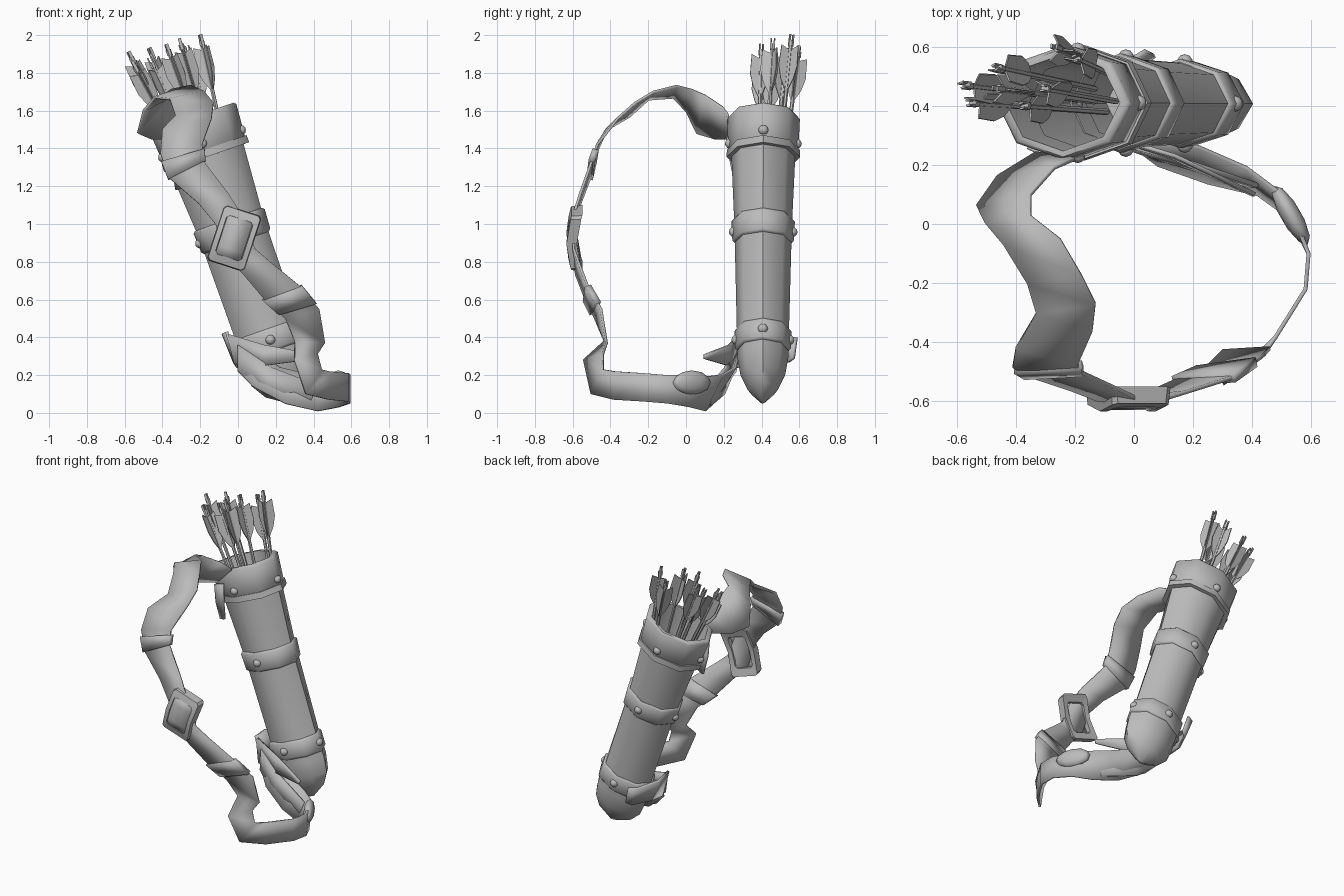
import bpy, bmesh, math, random
from mathutils import Vector, Matrix

if "Cube" in bpy.data.objects:
    bpy.data.objects.remove(bpy.data.objects["Cube"])

random.seed(4)
mat = bpy.data.materials.new("plain grey")
mat.diffuse_color = (0.5, 0.5, 0.5, 1)
mat.use_nodes = True
mat.node_tree.nodes["Principled BSDF"].inputs["Base Color"].default_value = mat.diffuse_color

# Tilted frame of the quiver: origin at the rim centre, local z up the axis
TOP = Vector((-0.24, 0.41, 1.567))
UP = Vector((-0.403, 0.003, 1.155)).normalized()
SIDE = UP.cross(Vector((0, 1, 0))).normalized()
SIDE = SIDE if SIDE.x > 0 else -SIDE
BACK = UP.cross(SIDE)
FRAME = Matrix.Translation(TOP) @ Matrix((SIDE, BACK, UP)).transposed().to_4x4()


def wide(t):
    """The tube is wider than deep, most of all at the rim and the point."""
    if t < 0.65:
        return 1.25 - 0.07 * t / 0.65
    if t < 1.25:
        return 1.18 + 0.1 * (t - 0.65) / 0.6
    return 1.28 + 0.35 * (t - 1.25) / 0.35


def on_tube(t, r, a):
    return FRAME @ Vector((wide(t) * r * math.cos(a), r * math.sin(a), -t))


def finish(name, bm, solid=0.0, angle=35):
    bmesh.ops.recalc_face_normals(bm, faces=bm.faces)
    me = bpy.data.meshes.new(name)
    bm.to_mesh(me)
    bm.free()
    me.materials.append(mat)
    ob = bpy.data.objects.new(name, me)
    bpy.context.collection.objects.link(ob)
    if solid:
        m = ob.modifiers.new("thickness", 'SOLIDIFY')
        m.thickness, m.offset = solid, 0
    bpy.ops.object.select_all(action='DESELECT')
    ob.select_set(True)
    bpy.context.view_layer.objects.active = ob
    bpy.ops.object.shade_smooth_by_angle(angle=math.radians(angle))
    return ob


def lathe(name, profile, closed=False, n=8):
    """Turn (distance below rim, radius) points about the quiver axis."""
    bm = bmesh.new()
    rings = [[bm.verts.new(on_tube(t, r, k * math.tau / n)) for k in range(n)]
             for t, r in profile]
    pairs = list(zip(rings, rings[1:]))
    if closed:
        pairs.append((rings[-1], rings[0]))
    else:
        bm.faces.new(rings[0])
        bm.faces.new(rings[-1])
    for a, b in pairs:
        for k in range(n):
            bm.faces.new((a[k], a[(k + 1) % n], b[(k + 1) % n], b[k]))
    return finish(name, bm, angle=50)


def ribbon(name, pairs, thick):
    bm = bmesh.new()
    rows = [[bm.verts.new(p) for p in pair] for pair in pairs]
    for a, b in zip(rows, rows[1:]):
        bm.faces.new((a[0], a[1], b[1], b[0]))
    return finish(name, bm, thick, 30)


# Hollow body with a rounded point
lathe("quiver_body", [(0.9, 0.13), (0.01, 0.165), (0.01, 0.178), (0.2, 0.17),
                      (0.62, 0.152), (1.2, 0.138), (1.35, 0.135), (1.45, 0.118),
                      (1.53, 0.08), (1.6, 0.012)])


# Reinforcing bands with bevelled lips
def band(name, t0, t1, r0, r1, depth):
    lathe(name, [(t0, r0 - depth), (t0, r0 - 0.01), (t0 + 0.012, r0),
                 (t1 - 0.012, r1), (t1, r1 - 0.01), (t1, r1 - depth)], True)


BANDS = [("rim_band", 0, 0.2, 0.193, 0.185, 0.03, 0.15, (0, 90, 180, 270)),
         ("middle_band", 0.575, 0.705, 0.168, 0.163, 0.025, 0.645, (90, 180, 270)),
         ("lower_band", 1.19, 1.31, 0.151, 0.148, 0.02, 1.25, (0, 90, 180, 270))]
# Domed rivets round each band
for name, t0, t1, r0, r1, depth, tr, turns in BANDS:
    band(name, t0, t1, r0, r1, depth)
    bm = bmesh.new()
    for deg in turns:
        pos = on_tube(tr, r1 - 0.008, math.radians(deg))
        bmesh.ops.create_icosphere(bm, subdivisions=2, radius=0.027,
                                   matrix=Matrix.Translation(pos))
    finish(name + "_rivets", bm, angle=60)
lathe("rim_band_lip", [(0.185, 0.165), (0.185, 0.193), (0.225, 0.195), (0.225, 0.165)], True)

# Shoulder strap: pairs of edge points along its length
STRAP = [((-.33, .24, 1.45), (-.2, .22, 1.58)), ((-.46, .16, 1.45), (-.27, .19, 1.62)),
         ((-.53, .06, 1.48), (-.35, .10, 1.68)), ((-.50, 0, 1.60), (-.35, .03, 1.71)),
         ((-.44, -.07, 1.67), (-.25, -.05, 1.73)), ((-.36, -.20, 1.66), (-.18, -.17, 1.70)),
         ((-.33, -.30, 1.57), (-.13, -.27, 1.64)), ((-.40, -.42, 1.50), (-.14, -.36, 1.56)),
         ((-.41, -.48, 1.37), (-.19, -.47, 1.42)), ((-.36, -.51, 1.24), (-.18, -.50, 1.33)),
         ((-.21, -.56, 1.11), (-.05, -.56, 1.16)), ((-.12, -.595, 1.00), (.02, -.595, 1.05)),
         ((-.06, -.595, .82), (.09, -.595, .87)), ((.03, -.58, .73), (.17, -.57, .80)),
         ((.14, -.53, .60), (.33, -.52, .67)), ((.25, -.48, .50), (.43, -.45, .55)),
         ((.30, -.43, .38), (.46, -.42, .37)), ((.30, -.54, .28), (.42, -.44, .31)),
         ((.36, -.50, .10), (.44, -.44, .23)), ((.48, -.38, .07), (.48, -.38, .22))]
TAIL = [((.58, -.22, .06), (.58, -.22, .21)), ((.59, -.1, .05), (.59, -.1, .2)),
        ((.53, .02, .03), (.55, 0, .20)), ((.42, .10, .01), (.50, .10, .19)),
        ((.25, .14, .05), (.38, .19, .20)), ((.08, .2, .14), (.22, .26, .24)),
        ((0, .26, .22), (.06, .29, .36))]
ribbon("shoulder_strap", STRAP + TAIL, 0.014)


# Leather keepers folded round the strap
def keeper(name, i, f0, f1):
    a, b = [[Vector(p) for p in STRAP[j]] for j in (i, i + 1)]
    rows = []
    for f in (f0, f1):
        l, r = a[0].lerp(b[0], f), a[1].lerp(b[1], f)
        rows.append((l.lerp(r, -0.05), l.lerp(r, 1.05)))
    ribbon(name, rows, 0.035)


keeper("upper_keeper", 8, 0.3, 1.0)
keeper("lower_keeper", 14, 0.0, 0.75)

# Curved buckle frame with the padded strap showing through
spin = Matrix.Translation((-0.02, -0.608, 0.925)) @ Matrix.Rotation(math.radians(18), 4, 'Y')


def bowed(x, y, z):
    return spin @ Vector((x, y + 1.2 * z * z, z))


bm = bmesh.new()
loops = []
for w, h, y in ((.105, .155, .03), (.1, .15, -.025), (.073, .108, -.025), (.07, .105, .03)):
    c = 0.015
    pts = [(w - c, h), (w, h - c), (w, 0), (w, c - h), (w - c, -h),
           (c - w, -h), (-w, c - h), (-w, 0), (-w, h - c), (c - w, h)]
    loops.append([bm.verts.new(bowed(x, y, z)) for x, z in pts])
for i in range(4):
    a, b = loops[i], loops[(i + 1) % 4]
    for k in range(10):
        bm.faces.new((a[k], a[(k + 1) % 10], b[(k + 1) % 10], b[k]))
finish("buckle_frame", bm)
ribbon("buckle_pad", [(bowed(-.07, -.01, z), bowed(.07, -.01, z))
                      for z in (.12, .06, 0, -.06, -.12)], 0.02)

# Knot, loose ends and fastening tabs
bm = bmesh.new()
bmesh.ops.create_icosphere(bm, subdivisions=2, radius=1,
                           matrix=Matrix.Translation((.53, .03, .16))
                           @ Matrix.Rotation(math.radians(30), 4, 'Z')
                           @ Matrix.Diagonal((.035, .115, .065, 1)))
finish("strap_knot", bm, angle=60)
ribbon("loose_end", [((-.06, .29, .42), (-.02, .26, .26)), ((.14, .23, .36), (.14, .22, .25)),
                     ((.41, .10, .31), (.40, .10, .285))], 0.014)
ribbon("lower_wrap", [((-.06, .28, .43), (0, .27, .24)), ((-.08, .42, .42), (-.02, .42, .27)),
                      ((-.01, .555, .40), (.04, .545, .27)), ((.04, .585, .40), (.07, .57, .29))],
       0.016)
ribbon("lower_cross_strap", [((0, .26, .36), (0, .25, .22)), ((.18, .21, .24), (.14, .2, .1)),
                             ((.42, .13, .15), (.38, .13, .04))], 0.016)
ribbon("upper_tab", [((-.36, .26, 1.42), (-.27, .22, 1.46)), ((-.35, .26, 1.3), (-.28, .24, 1.32)),
                     ((-.33, .28, 1.18), (-.29, .27, 1.19))], 0.014)


# Arrows: shaft, notched end and three swept feathers
def arrow(i, nock, foot):
    nock, foot = Vector(nock), Vector(foot)
    axis = (nock - foot).normalized()
    m = Matrix.Translation(nock) @ axis.to_track_quat('Z', 'Y').to_matrix().to_4x4() \
        @ Matrix.Rotation(random.uniform(0, 2), 4, 'Z')
    length = (nock - foot).length
    bm = bmesh.new()
    for r, z0, z1 in ((.011, -length, -.03), (.015, -.06, -.03)):
        bmesh.ops.create_cone(bm, cap_ends=True, segments=6, radius1=r, radius2=r, depth=z1 - z0,
                              matrix=m @ Matrix.Translation((0, 0, (z0 + z1) / 2)))
    for s in (-1, 1):
        bmesh.ops.create_cube(bm, size=1, matrix=m @ Matrix.Translation((s * .009, 0, -.015))
                              @ Matrix.Diagonal((.007, .016, .035, 1)))
    for k in range(3):
        rot = m @ Matrix.Rotation(k * math.tau / 3, 4, 'Z')
        outline = ((.008, -.08), (.052, -.06), (.058, -.17), (.04, -.24), (.008, -.30))
        faces = [[bm.verts.new(rot @ Vector((x, y, z))) for x, z in outline] for y in (-.003, .003)]
        bm.faces.new(faces[0])
        bm.faces.new(faces[1])
        for j in range(5):
            bm.faces.new((faces[0][j], faces[0][(j + 1) % 5], faces[1][(j + 1) % 5], faces[1][j]))
    finish("arrow_%d" % i, bm)


NOCKS = [(-.58, .47, 1.91), (-.56, .41, 1.86), (-.47, .53, 1.93), (-.38, .40, 1.95),
         (-.31, .46, 1.98), (-.20, .56, 2.0), (-.27, .60, 1.94), (-.47, .46, 1.88)]
for i, n in enumerate(NOCKS):
    base = TOP - UP * 0.45
    foot = base + Vector(((n[0] + .38) * .45, (n[1] - .45) * .6, 0))
    arrow(i + 1, n, foot)
